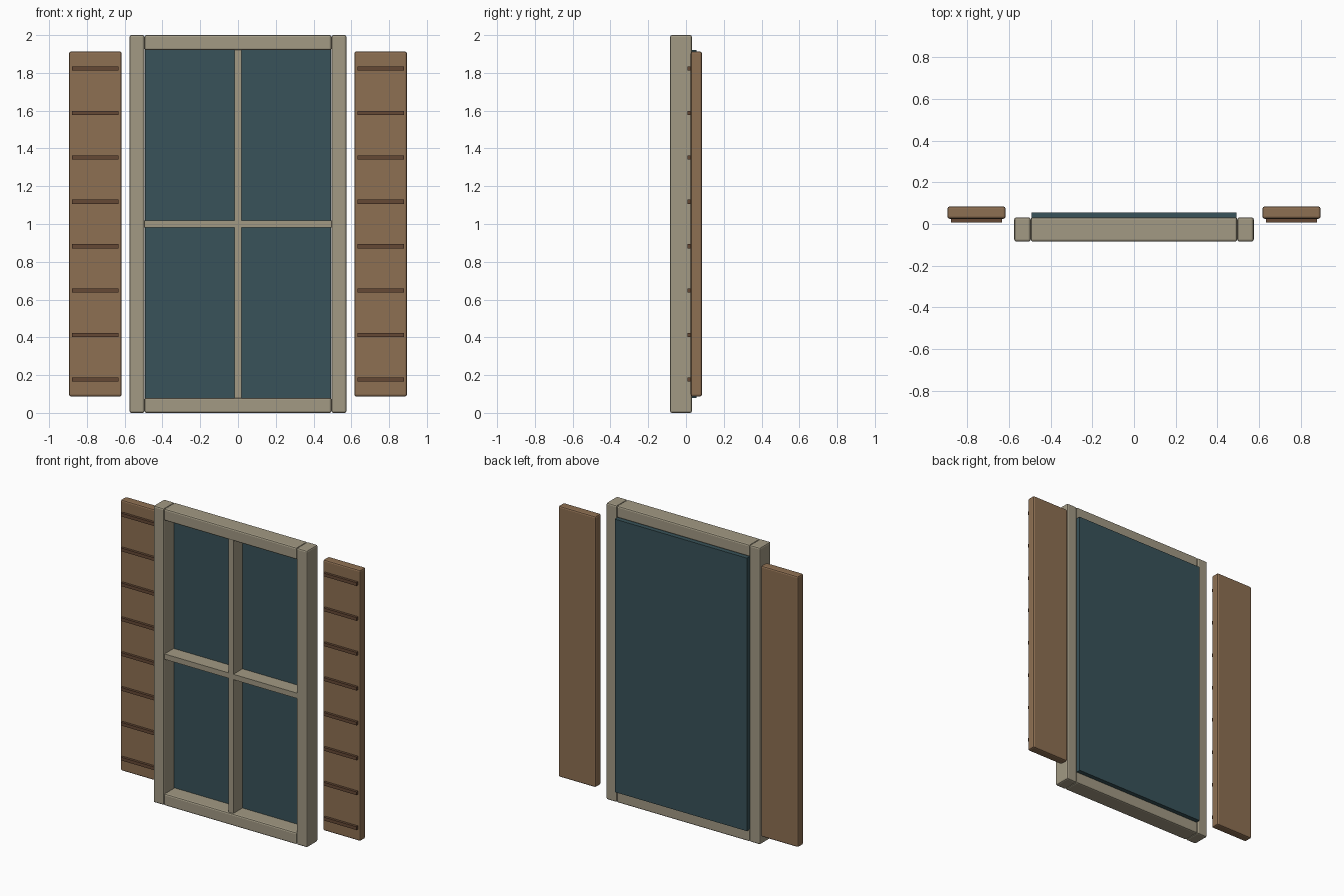
import bpy

if "Cube" in bpy.data.objects:
    bpy.data.objects.remove(bpy.data.objects["Cube"])


def material(name, rgb):
    m = bpy.data.materials.new(name)
    m.diffuse_color = (*rgb, 1)
    m.use_nodes = True
    m.node_tree.nodes["Principled BSDF"].inputs["Base Color"].default_value = m.diffuse_color
    return m


FRAME = material("frame_paint", (0.36, 0.32, 0.23))
WOOD = material("shutter_wood", (0.27, 0.16, 0.085))
SLAT = material("slat_wood", (0.13, 0.065, 0.035))
GLASS = material("glass_tint", (0.04, 0.085, 0.1))


def box(name, x, y, z, mat, bevel=0.0):
    """Box spanning the given (low, high) ranges, optionally with softened edges."""
    bpy.ops.mesh.primitive_cube_add(size=1, location=[sum(r) / 2 for r in (x, y, z)])
    ob = bpy.context.object
    ob.name = name
    ob.scale = [r[1] - r[0] for r in (x, y, z)]
    bpy.ops.object.transform_apply(location=False, rotation=False, scale=True)
    ob.data.materials.append(mat)
    if bevel:
        mod = ob.modifiers.new("edge_bevel", 'BEVEL')
        mod.width = bevel
        mod.segments = 2
    return ob


FRAME_Y = (-0.084, 0.032)
BAR_Y = (-0.075, 0.022)

# Top and bottom rails of the frame
box("bottom_rail", (-0.495, 0.495), FRAME_Y, (0, 0.08), FRAME, 0.01)
box("top_rail", (-0.495, 0.495), FRAME_Y, (1.92, 2), FRAME, 0.01)

# Glass pane and the cross bars in front of it
box("glass_pane", (-0.492, 0.492), (0.022, 0.055), (0.08, 1.92), GLASS)
box("vertical_bar", (-0.018, 0.018), BAR_Y, (0.08, 1.92), FRAME)
box("horizontal_bar", (-0.495, 0.495), BAR_Y, (0.982, 1.018), FRAME)

# Stiles, shutters and slats, mirrored left and right
for side, s in (("left", -1), ("right", 1)):
    def span(a, b):
        return tuple(sorted((s * a, s * b)))

    box(f"{side}_stile", span(0.495, 0.574), FRAME_Y, (0, 2), FRAME, 0.01)
    box(f"{side}_shutter", span(0.616, 0.894), (0.025, 0.084), (0.087, 1.913), WOOD, 0.01)
    for i in range(8):
        z = 0.1775 + 0.235 * i
        box(f"{side}_slat_{i + 1}", span(0.632, 0.878), (0.008, 0.035),
            (z - 0.011, z + 0.011), SLAT)
